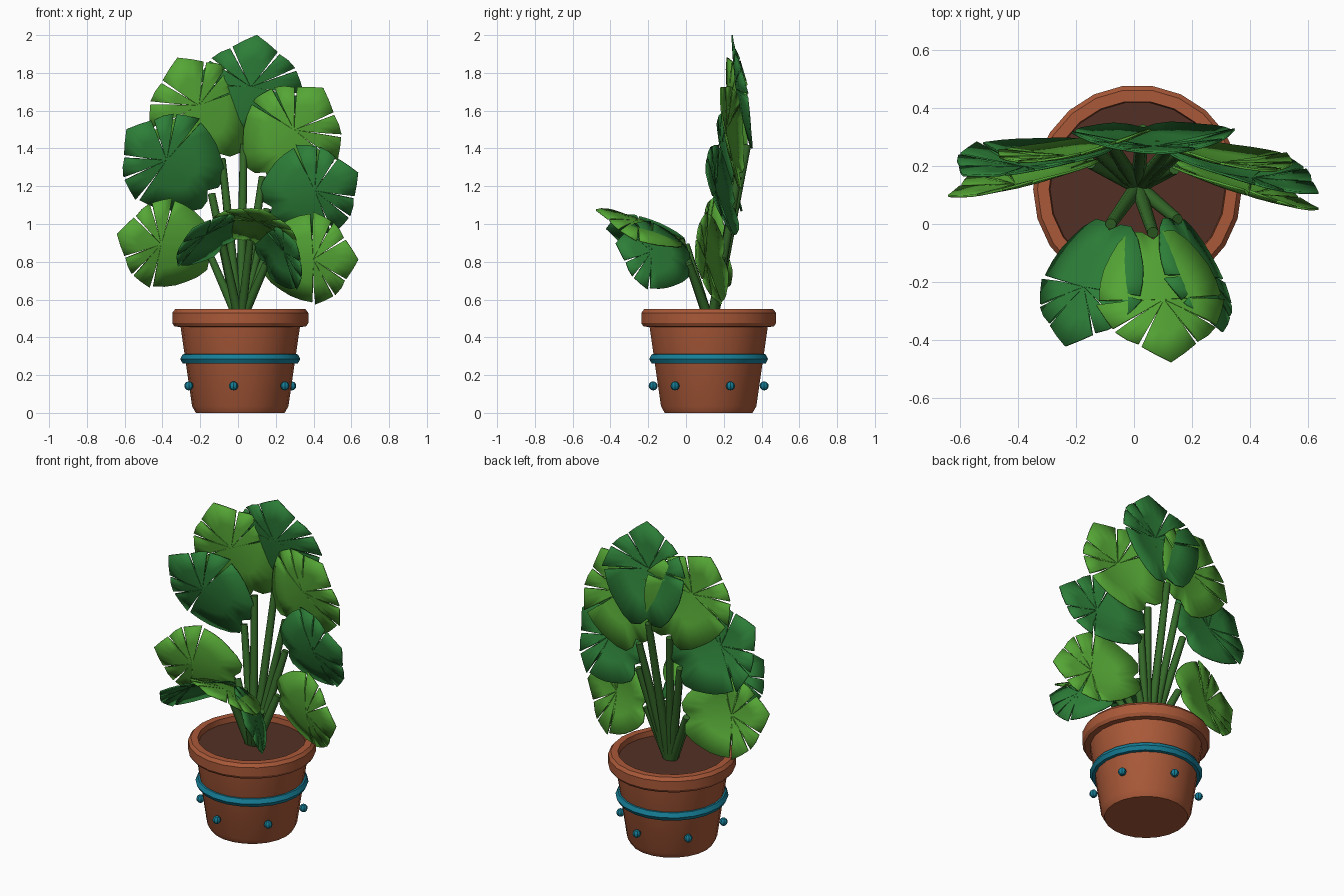
import bpy, bmesh, math
from mathutils import Vector

if "Cube" in bpy.data.objects:
    bpy.data.objects.remove(bpy.data.objects["Cube"])

PX, PY = 0.012, 0.12   # pot axis


def mat(name, rgb):
    m = bpy.data.materials.new(name)
    m.diffuse_color = (*rgb, 1)
    m.use_nodes = True
    m.node_tree.nodes["Principled BSDF"].inputs["Base Color"].default_value = m.diffuse_color
    return m


CLAY = mat("clay", (0.40, 0.10, 0.04))
SOIL = mat("soil", (0.085, 0.03, 0.018))
TEAL = mat("teal", (0.008, 0.21, 0.31))
DARK = mat("dark_leaf", (0.026, 0.21, 0.04))
LIGHT = mat("light_leaf", (0.09, 0.38, 0.036))
STEM = mat("stem", (0.035, 0.14, 0.022))


def finish(name, bm, material, angle=30):
    bmesh.ops.recalc_face_normals(bm, faces=bm.faces)
    me = bpy.data.meshes.new(name)
    bm.to_mesh(me)
    bm.free()
    me.materials.append(material)
    ob = bpy.data.objects.new(name, me)
    bpy.context.collection.objects.link(ob)
    bpy.ops.object.select_all(action='DESELECT')
    ob.select_set(True)
    bpy.context.view_layer.objects.active = ob
    bpy.ops.object.shade_smooth_by_angle(angle=math.radians(angle))
    return ob


def lathe(name, profile, material, n=22, closed=False):
    bm = bmesh.new()
    rings = [[bm.verts.new((PX + r * math.cos(2 * math.pi * i / n),
                            PY + r * math.sin(2 * math.pi * i / n), z))
              for i in range(n)] for r, z in profile]
    pairs = list(zip(rings, rings[1:]))
    if closed:
        pairs.append((rings[-1], rings[0]))
    else:
        bm.faces.new(rings[0])
        bm.faces.new(rings[-1])
    for a, b in pairs:
        for i in range(n):
            j = (i + 1) % n
            bm.faces.new((a[i], a[j], b[j], b[i]))
    return finish(name, bm, material)


# Pot with rim, soil, band
lathe("pot", [(0.235, 0), (0.255, 0.035), (0.316, 0.455), (0.348, 0.457),
              (0.36, 0.475), (0.36, 0.53), (0.345, 0.549), (0.305, 0.549),
              (0.30, 0.50)], CLAY)
lathe("soil", [(0.295, 0.47), (0.303, 0.515)], SOIL)
lathe("band", [(0.285, 0.26), (0.305, 0.262), (0.318, 0.285), (0.305, 0.31),
               (0.285, 0.312)], TEAL, closed=True)

# Ring of beads
for k in range(6):
    a = math.radians(23 + 60 * k)
    bm = bmesh.new()
    bmesh.ops.create_uvsphere(bm, u_segments=8, v_segments=6, radius=0.024)
    bmesh.ops.translate(bm, verts=bm.verts, vec=(
        PX + 0.296 * math.cos(a), PY + 0.296 * math.sin(a), 0.143))
    finish(f"bead_{k + 1}", bm, TEAL)

# Half leaf outline: (angle from tip, radius) about the slit centre
HALF = [(0, .47), (15, .42), (31, .395), (33, .10), (35, .39), (48, .41), (61, .43),
        (63, .10), (65, .43), (78, .445), (92, .48), (94, .10), (96, .46),
        (111, .465), (125, .48), (138, .50), (151, .54), (163, .575), (172, .55), (180, .48)]
OUTLINE = HALF + [(-a, r) for a, r in HALF[-2:0:-1]]


def leaf(name, base, tip, normal, material):
    base, tip = Vector(base), Vector(tip)
    length = (tip - base).length
    u = (tip - base).normalized()
    n = Vector(normal)
    n = (n - u * n.dot(u)).normalized()
    s = u.cross(n)
    centre = base + u * length * 0.53
    bm = bmesh.new()
    hub = bm.verts.new(centre + n * 0.012)
    rim, mid = [], []
    for a, r in OUTLINE:
        t = math.radians(a)
        for f, ring in ((0.55, mid), (1, rim)):
            x, y = f * r * math.sin(t), f * r * math.cos(t)
            lift = -0.38 * x * x - 0.13 * y * y
            ring.append(bm.verts.new(centre + (u * y + s * x + n * lift) * length + n * 0.008))
    for i in range(len(rim)):
        j = (i + 1) % len(rim)
        bm.faces.new((hub, mid[i], mid[j]))
        bm.faces.new((mid[i], rim[i], rim[j], mid[j]))
    ob = finish(name, bm, material)
    sol = ob.modifiers.new("thickness", 'SOLIDIFY')
    sol.thickness = 0.008
    sol.offset = 0


def stem(name, end, r0=0.026, r1=0.02, n=8):
    end = Vector(end)
    root = Vector((PX, PY + 0.01, 0.5))
    out = Vector((end.x - root.x, end.y - root.y, 0))
    root += out.normalized() * 0.015
    bm = bmesh.new()
    d = end - root
    bmesh.ops.create_cone(bm, cap_ends=True, segments=n, radius1=r0, radius2=r1, depth=d.length)
    bmesh.ops.rotate(bm, verts=bm.verts, matrix=d.to_track_quat('Z', 'Y').to_matrix())
    bmesh.ops.translate(bm, verts=bm.verts, vec=(root + end) / 2)
    finish(name, bm, STEM, 50)


# Leaves: name, base, tip, facing, colour
BACK = (0, -1, -0.15)
LEAVES = [
    ("top", (.03, .325, 1.42), (.10, .235, 2.0), BACK, DARK),
    ("upper_left", (-.085, .285, 1.345), (-.32, .21, 1.88), (.2, -1, -.15), LIGHT),
    ("upper_right", (.13, .275, 1.25), (.45, .175, 1.72), (-.2, -1, -.15), LIGHT),
    ("middle_left", (-.14, .26, 1.16), (-.59, .16, 1.50), BACK, DARK),
    ("middle_right", (.155, .245, 1.08), (.635, .10, 1.27), BACK, DARK),
    ("lower_left", (-.15, .21, .84), (-.64, .09, .945), BACK, LIGHT),
    ("lower_right", (.14, .19, .82), (.635, .045, .81), BACK, LIGHT),
    ("front_left", (-.08, 0, .89), (-.24, -.42, .98), (-.62, -.05, .78), DARK),
    ("front_middle", (.065, -.03, .92), (.13, -.475, 1.08), (.28, 0, 1), LIGHT),
    ("front_right", (.15, .015, .79), (.31, -.37, .90), (.87, 0, .5), DARK),
]
for name, base, tip, normal, m in LEAVES:
    leaf(name + "_leaf", base, tip, normal, m)
    stem(name + "_stem", base)
